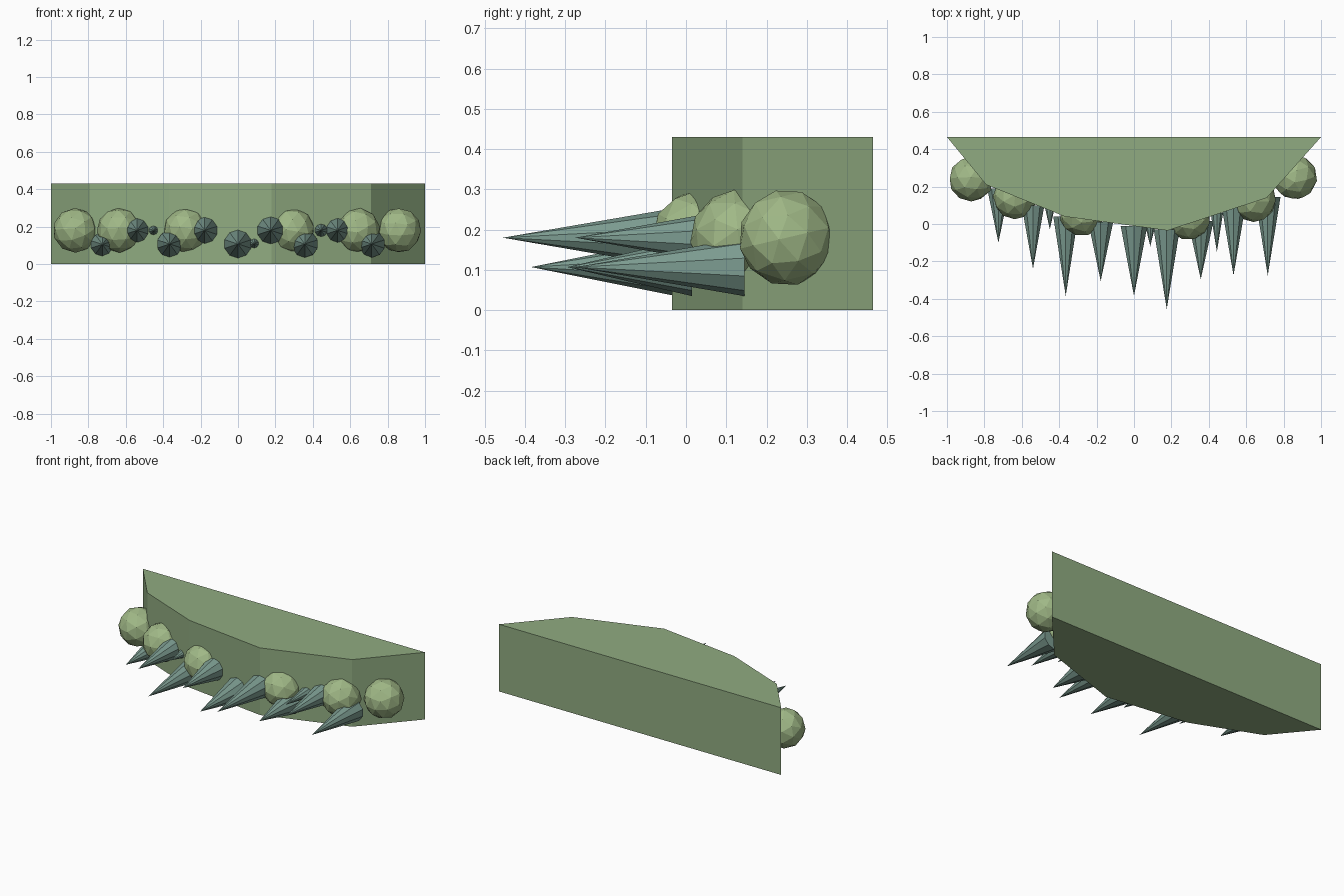
import bpy, bmesh, math, random
from mathutils import Matrix

random.seed(4)
cube = bpy.data.objects.get("Cube")
if cube:
    bpy.data.objects.remove(cube)


def material(name, rgb):
    m = bpy.data.materials.new(name)
    m.use_nodes = True
    m.diffuse_color = (*rgb, 1)
    bsdf = next(n for n in m.node_tree.nodes if n.type == 'BSDF_PRINCIPLED')
    bsdf.inputs["Base Color"].default_value = (*rgb, 1)
    return m


def finish(bm, name, mat):
    bmesh.ops.recalc_face_normals(bm, faces=bm.faces)
    mesh = bpy.data.meshes.new(name)
    bm.to_mesh(mesh)
    bm.free()
    mesh.materials.append(mat)
    bpy.context.collection.objects.link(bpy.data.objects.new(name, mesh))


moss = material("moss green", (0.28, 0.41, 0.22))
leaf = material("leaf green", (0.35, 0.48, 0.24))
teal = material("grey teal", (0.20, 0.33, 0.28))

# Wall: faceted plan outline raised to a straight slab
outline = [(-1, .465), (-.79, .21), (-.37, .04), (.18, -.035), (.71, .14), (1, .465)]
bm = bmesh.new()
base = bm.faces.new([bm.verts.new((x, y, 0)) for x, y in outline])
top = bmesh.ops.extrude_face_region(bm, geom=[base], use_keep_orig=True)["geom"]
for v in top:
    if isinstance(v, bmesh.types.BMVert):
        v.co.z = .43
finish(bm, "wall", moss)

# Bushes: faceted balls along the wall front, each turned differently
bushes = [(-.87, .24), (-.635, .145), (-.28, .055), (.29, .035), (.64, .13), (.86, .25)]
for i, (x, y) in enumerate(bushes):
    bm = bmesh.new()
    turn = Matrix.Rotation(random.uniform(0, math.tau), 4, 'X') @ \
        Matrix.Rotation(random.uniform(0, math.tau), 4, 'Z')
    bmesh.ops.create_icosphere(bm, subdivisions=2, radius=.12,
                               matrix=Matrix.Translation((x, y, .18)) @ turn)
    finish(bm, f"bush_{i + 1}", leaf)

# Spikes: x, base y, tip y, height, radius
spikes = [
    (-.725, .19, -.10, .105, .063), (-.54, .10, -.24, .18, .064),
    (-.365, .04, -.385, .107, .07), (-.178, .01, -.305, .18, .07),
    (0, -.01, -.385, .107, .075), (.175, -.03, -.455, .18, .073),
    (.357, .015, -.295, .107, .072), (.532, .09, -.275, .18, .066),
    (.715, .145, -.275, .107, .072), (-.45, .09, -.03, .18, .028),
    (.087, -.02, -.12, .11, .025), (.443, .06, -.15, .18, .035)]
for i, (x, back, tip, z, r) in enumerate(spikes):
    bm = bmesh.new()
    place = Matrix.Translation((x, (back + tip) / 2, z)) @ Matrix.Rotation(math.pi / 2, 4, 'X')
    bmesh.ops.create_cone(bm, cap_ends=True, segments=10, radius1=r, radius2=0,
                          depth=back - tip, matrix=place)
    bmesh.ops.remove_doubles(bm, verts=bm.verts, dist=.0001)
    finish(bm, f"spike_{i + 1}", teal)
